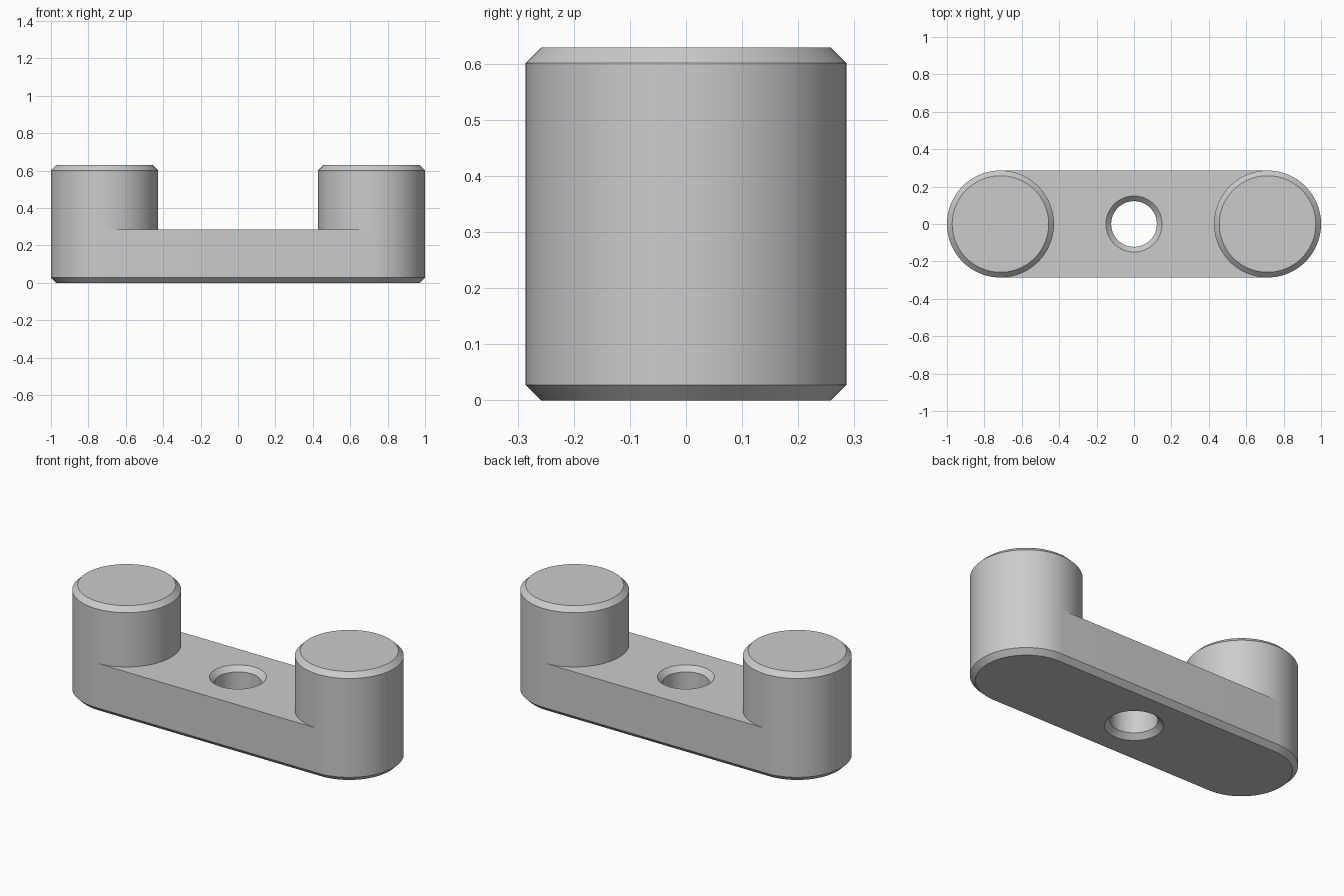
import bpy, bmesh
from math import pi, cos, sin, radians

cube = bpy.data.objects.get("Cube")
if cube:
    bpy.data.objects.remove(cube, do_unlink=True)

RADIUS, POST_X, DECK, HEIGHT, CHAMFER = 0.286, 0.714, 0.286, 0.629, 0.028
HOLE = 0.122
HALF = 48  # segments in each half circle

grey = bpy.data.materials.new("plain grey")
grey.use_nodes = True
grey.diffuse_color = (0.6, 0.6, 0.6, 1)
grey.node_tree.nodes["Principled BSDF"].inputs["Base Color"].default_value = grey.diffuse_color


def outline(radius, spread):
    """Circle, or a round-ended slot when spread is above zero."""
    points = []
    for side, start in ((1, -pi / 2), (-1, pi / 2)):
        first = 0 if spread else 1
        for i in range(first, HALF + 1):
            a = start + pi * i / HALF
            points.append((side * spread + radius * cos(a), radius * sin(a)))
    return points


def stack(name, rings, spread=0.0, x=0.0, bottom=True):
    """Solid made by joining outlines given as (radius, height)."""
    bm = bmesh.new()
    loops = [[bm.verts.new((px, py, z)) for px, py in outline(r, spread)]
             for r, z in rings]
    for low, high in zip(loops, loops[1:]):
        for i in range(len(low)):
            j = (i + 1) % len(low)
            bm.faces.new((low[i], low[j], high[j], high[i]))
    bm.faces.new(loops[-1])
    if bottom:
        bm.faces.new(loops[0][::-1])
    mesh = bpy.data.meshes.new(name)
    bm.to_mesh(mesh)
    bm.free()
    mesh.materials.append(grey)
    obj = bpy.data.objects.new(name, mesh)
    obj.location.x = x
    bpy.context.collection.objects.link(obj)
    return obj


def smooth(obj):
    bpy.ops.object.select_all(action="DESELECT")
    obj.select_set(True)
    bpy.context.view_layer.objects.active = obj
    bpy.ops.object.shade_smooth_by_angle(angle=radians(30))


# Round-ended base bar with a chamfered lower rim
bar = stack("base_bar", [(RADIUS - CHAMFER, 0), (RADIUS, CHAMFER), (RADIUS, DECK)],
            spread=POST_X)

# Countersunk through hole, flared past both faces
flare = 0.02
wide = HOLE + CHAMFER + flare
cutter = stack("hole_cutter", [(wide, -flare), (HOLE, CHAMFER),
                               (HOLE, DECK - CHAMFER), (wide, DECK + flare)])
cut = bar.modifiers.new("hole", "BOOLEAN")
cut.operation, cut.solver, cut.object = "DIFFERENCE", "EXACT", cutter
bpy.context.view_layer.objects.active = bar
bpy.ops.object.modifier_apply(modifier=cut.name)
bpy.data.objects.remove(cutter, do_unlink=True)
smooth(bar)

# Two round posts standing on the bar ends
for name, side in (("left_post", 1), ("right_post", -1)):
    smooth(stack(name, [(RADIUS, DECK), (RADIUS, HEIGHT - CHAMFER),
                        (RADIUS - CHAMFER, HEIGHT)], x=side * POST_X, bottom=False))
